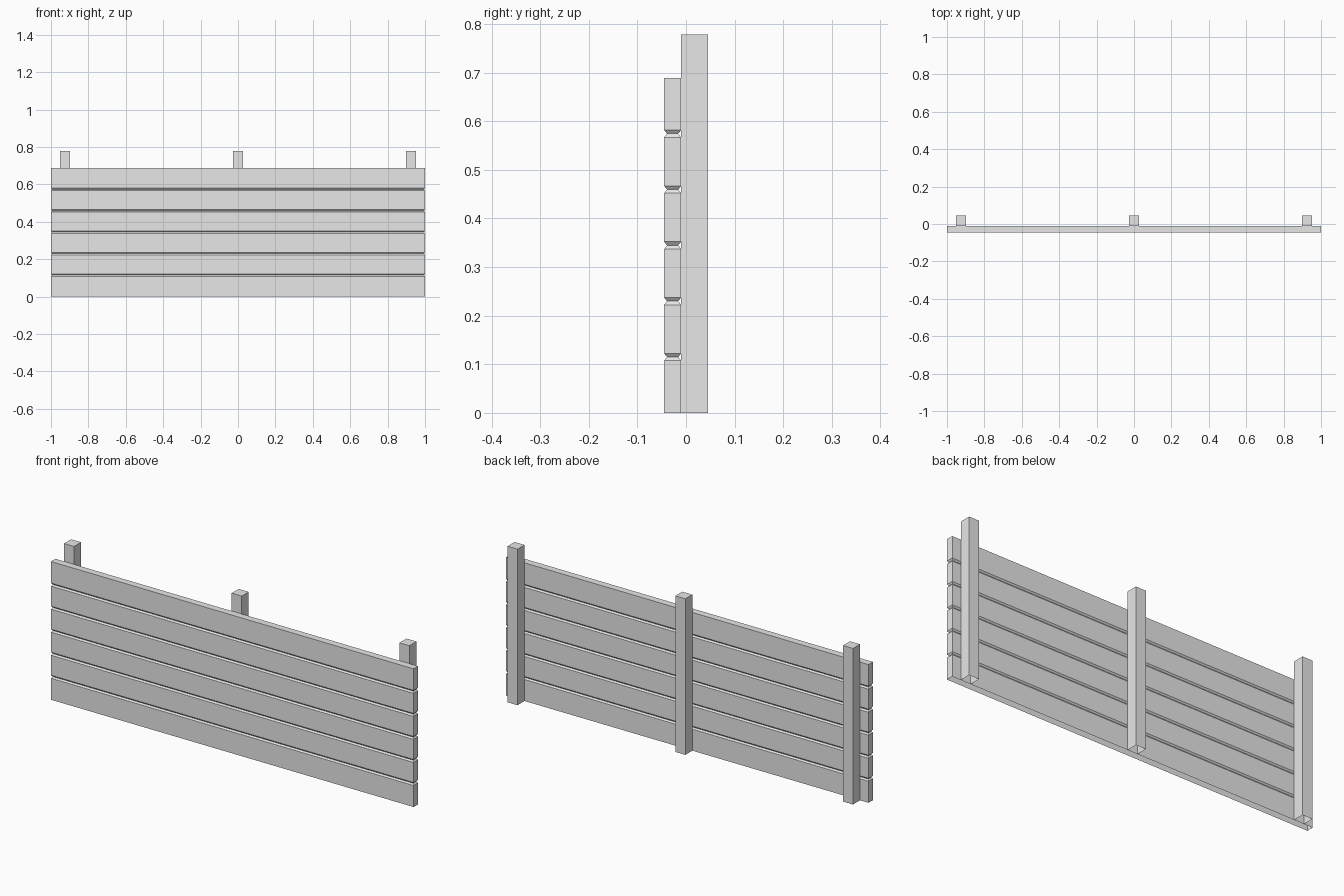
import bpy
import bmesh

cube = bpy.data.objects.get("Cube")
if cube:
    bpy.data.objects.remove(cube, do_unlink=True)

# Single flat colour
grey = bpy.data.materials.new("light_grey")
grey.use_nodes = True
colour = (0.8, 0.8, 0.8, 1)
grey.diffuse_color = colour
grey.node_tree.nodes["Principled BSDF"].inputs["Base Color"].default_value = colour


def loft(name, x, y, half_x, half_y, levels):
    """Stack rectangular rings of (height, inset); cap the top, leave the base open."""
    bm = bmesh.new()
    rings = []
    for z, inset in levels:
        hx, hy = half_x - inset, half_y - inset
        corners = ((-hx, -hy), (hx, -hy), (hx, hy), (-hx, hy))
        rings.append([bm.verts.new((x + cx, y + cy, z)) for cx, cy in corners])
    for low, high in zip(rings, rings[1:]):
        for i in range(4):
            j = (i + 1) % 4
            bm.faces.new((low[i], low[j], high[j], high[i]))
    bm.faces.new(rings[-1])
    mesh = bpy.data.meshes.new(name)
    bm.to_mesh(mesh)
    bm.free()
    mesh.materials.append(grey)
    obj = bpy.data.objects.new(name, mesh)
    bpy.context.collection.objects.link(obj)
    return obj


# Horizontal boards, parted by V grooves that run all the way round
boards, height = 6, 0.689
step = height / boards
groove, depth = 0.0075, 0.006
levels = [(0, 0)]
for n in range(1, boards):
    z = n * step
    levels += [(z - groove, 0), (z, depth), (z + groove, 0)]
levels.append((height, 0))
loft("board_panel", 0, -0.0275, 1, 0.0175, levels)

# Upright posts behind the boards
for name, x in (("right_post", -0.925), ("middle_post", 0), ("left_post", 0.925)):
    loft(name, x, 0.0175, 0.0275, 0.0275, [(0, 0), (0.778, 0)])
